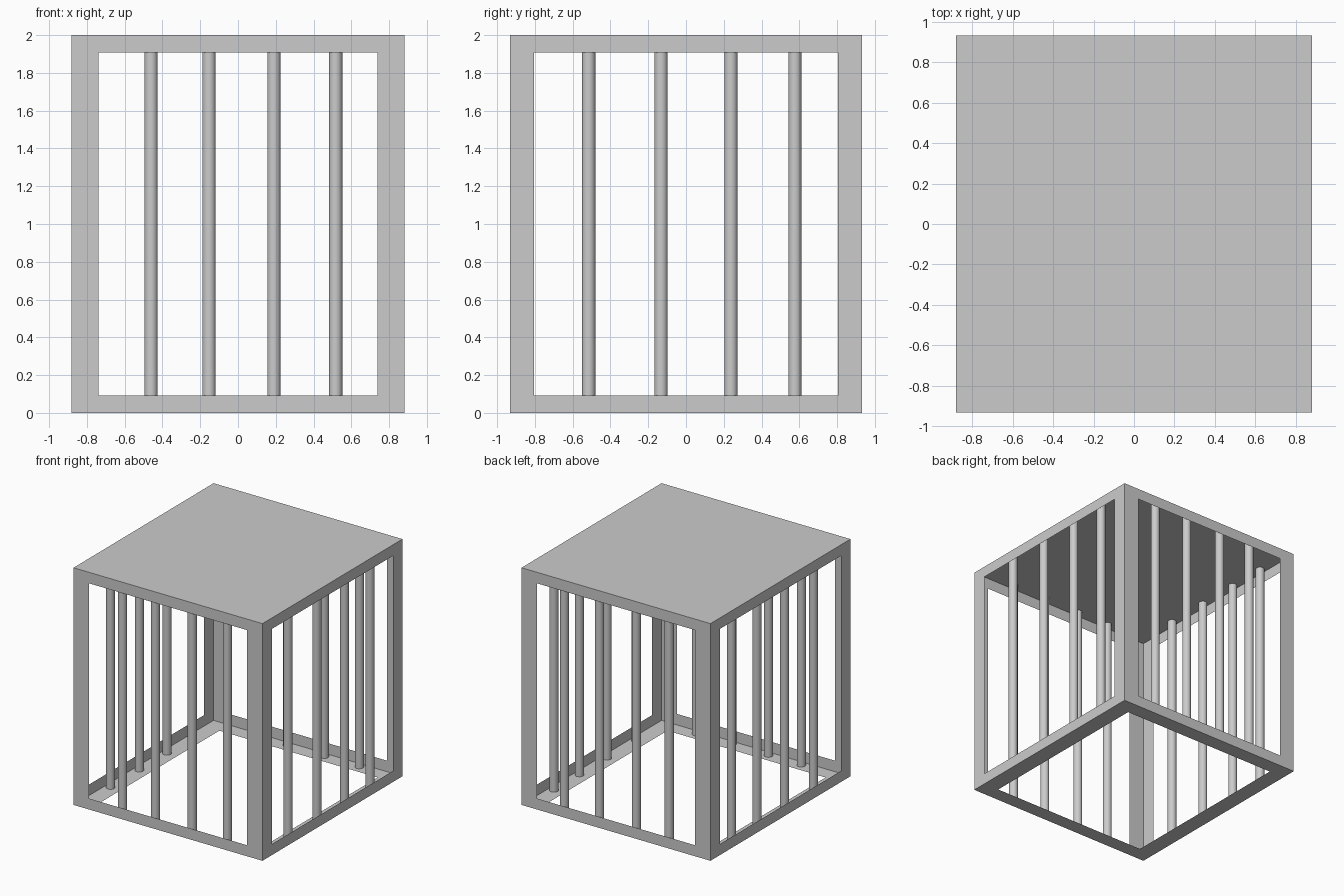
import bpy, bmesh, math
from mathutils import Vector

if "Cube" in bpy.data.objects:
    bpy.data.objects.remove(bpy.data.objects["Cube"])

HALF = Vector((0.881, 0.933, 1.0))       # half size of the cage
MARGIN = Vector((0.143, 0.127, 0.093))   # frame width along each axis
BAR_R = 0.035
BAR_GAP = 0.053                          # wall to bar centre


# Cage shell: thin-walled box, windows cut in every face but the top
bm = bmesh.new()
bmesh.ops.create_cube(bm, size=2)
for v in bm.verts:
    v.co = Vector(a * b for a, b in zip(v.co, HALF))
bm.normal_update()
windows = [f for f in bm.faces if f.normal.z < 0.5]
axes = {f: max(range(3), key=lambda i: abs(f.normal[i])) for f in windows}
bmesh.ops.inset_individual(bm, faces=windows, thickness=0.05)
for f in windows:
    for v in f.verts:
        for i in range(3):
            if i != axes[f]:
                v.co[i] = math.copysign(HALF[i] - MARGIN[i], v.co[i])
bmesh.ops.delete(bm, geom=windows, context='FACES')
bmesh.ops.translate(bm, verts=bm.verts, vec=(0, 0, HALF.z))
mesh = bpy.data.meshes.new("cage_frame")
bm.to_mesh(mesh)
bm.free()
bpy.context.collection.objects.link(bpy.data.objects.new("cage_frame", mesh))


def bar(name, x, y):
    bpy.ops.mesh.primitive_cylinder_add(vertices=32, radius=BAR_R, depth=1.996,
                                        location=(x, y, 1.0))
    bpy.context.object.name = name
    bpy.ops.object.shade_smooth_by_angle()


# Bars just inside each wall
for side, s in (("front", -1), ("back", 1)):
    for x in (-0.46, -0.153, 0.19, 0.517):
        bar(side + "_bar", x, s * (HALF.y - BAR_GAP))
for side, s in (("left", -1), ("right", 1)):
    for y in (-0.515, -0.132, 0.238, 0.577):
        bar(side + "_bar", s * (HALF.x - BAR_GAP), y)
